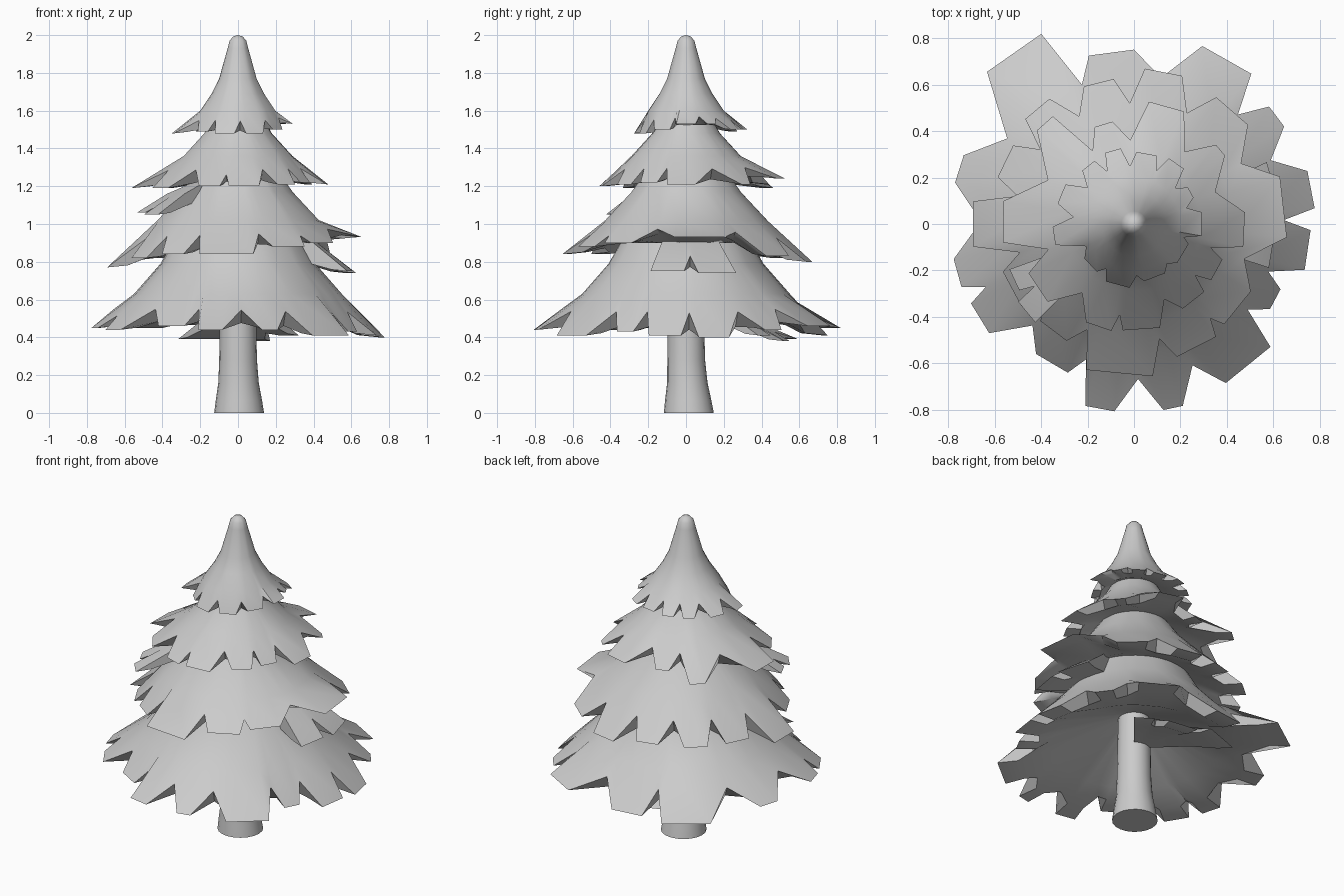
import bpy, bmesh
from math import sin, cos, radians, pi

if "Cube" in bpy.data.objects:
    bpy.data.objects.remove(bpy.data.objects["Cube"])


def polar(r, deg, z):
    return (r * cos(radians(deg)), r * sin(radians(deg)), z)


def finish(bm, name, angle=35):
    bmesh.ops.recalc_face_normals(bm, faces=bm.faces)
    me = bpy.data.meshes.new(name)
    bm.to_mesh(me)
    bm.free()
    ob = bpy.data.objects.new(name, me)
    bpy.context.collection.objects.link(ob)
    bpy.ops.object.select_all(action='DESELECT')
    ob.select_set(True)
    bpy.context.view_layer.objects.active = ob
    bpy.ops.object.shade_smooth_by_angle(angle=radians(angle))
    return ob


def skirt(name, profile, tips, root, lip=0.09, closed=True, tip_z=None):
    """Layer of boughs: round upper rings, then a jagged rim, sharp at the tips.
    profile: (r, z) rings, top to bottom.  tips: (start, end, radius, z).
    lip: how far the underside is set in.  root: (r, z) where it meets the trunk."""
    last_r, last_z = profile[-1]
    columns = []                                   # angle, r, z, underside r, z
    for i, (a0, a1, r, z) in enumerate(tips):
        columns += [(a, r, z, r - lip, z + lip * 0.1) for a in (a0, a1)]
        if i == len(tips) - 1 and not closed:
            break
        b0, _, rn, zn = tips[(i + 1) % len(tips)]
        if b0 < a0:
            b0 += 360
        t = 0.45 if b0 - a1 > 6 else 0.62          # notch between two boughs
        nr = last_r + (min(r, rn) - last_r) * t
        nz = last_z + ((z + zn) / 2 - last_z) * t
        columns.append(((a1 + b0) / 2, nr, nz, nr - lip * 0.25,
                        (z + zn) / 2 + lip * 0.3))
    mean_r = sum(t[2] for t in tips) / len(tips)
    mean_z = sum(t[3] for t in tips) / len(tips)

    bm = bmesh.new()
    strips = []
    for a, r, z, ur, uz in columns:
        pts = profile + [(r, z), (ur, uz),
                         (mean_r * 0.62, mean_z + lip * 0.55), root]
        strips.append([bm.verts.new(polar(pr, a, pz)) for pr, pz in pts])
    pairs = list(zip(strips, strips[1:]))
    if closed:
        pairs.append((strips[-1], strips[0]))
    top = bm.verts.new((0, 0, tip_z)) if tip_z else None
    for s, n in pairs:
        for k in range(len(s) - 1):
            bm.faces.new((s[k], s[k + 1], n[k + 1], n[k]))
        if top:
            bm.faces.new((top, s[0], n[0]))
    if not closed:
        bm.faces.new(strips[0])
        bm.faces.new(strips[-1])
    return finish(bm, name)


# Trunk with a flared foot
bm = bmesh.new()
SIDES = 20
rings = []
for r, z in [(0.132, 0), (0.122, 0.07), (0.107, 0.16), (0.1, 0.28),
             (0.097, 0.45), (0.085, 1.0)]:
    off = 0.015 * max(0, 1 - z / 0.3)
    rings.append([bm.verts.new((r * cos(2 * pi * i / SIDES) + off * 0.4,
                                r * sin(2 * pi * i / SIDES) + off, z))
                  for i in range(SIDES)])
for lo, hi in zip(rings, rings[1:]):
    for i in range(SIDES):
        j = (i + 1) % SIDES
        bm.faces.new((lo[i], lo[j], hi[j], hi[i]))
bm.faces.new(rings[0])
finish(bm, "trunk")

# Crown with rounded tip
skirt("crown_boughs",
      [(0.025, 1.993), (0.045, 1.97), (0.055, 1.93), (0.1, 1.77),
       (0.14, 1.69), (0.2, 1.6)],
      [(-10, 10, .295, 1.53), (24, 34, .28, 1.53), (48, 62, .32, 1.5),
       (72, 88, .31, 1.5), (100, 112, .33, 1.5), (122, 134, .32, 1.49),
       (150, 165, .34, 1.49), (182, 195, .35, 1.48), (215, 232, .26, 1.49),
       (244, 266, .275, 1.48), (280, 302, .25, 1.48), (318, 340, .25, 1.5)],
      (0.1, 1.56), lip=0.05, tip_z=2.0)

# Second layer
skirt("upper_boughs",
      [(0.1, 1.62), (0.18, 1.48), (0.29, 1.36)],
      [(-12, 6, .48, 1.21), (37, 44, .49, 1.21), (66, 83, .53, 1.24),
       (102, 112, .45, 1.21), (127, 136, .58, 1.19), (170, 188, .57, 1.19),
       (205, 222, .5, 1.19), (244, 258, .47, 1.2), (264, 284, .46, 1.2),
       (300, 316, .42, 1.21), (324, 338, .41, 1.22)],
      (0.1, 1.32))

# Third layer
skirt("middle_boughs",
      [(0.16, 1.36), (0.29, 1.17), (0.43, 1.02)],
      [(-5, 18, .66, .93), (41, 57, .65, .83), (72, 86, .67, .8),
       (98, 110, .63, .82), (124, 136, .65, .82), (147, 161, .62, .81),
       (172, 188, .7, .77), (200, 216, .6, .82), (226, 240, .58, .84),
       (252, 277, .66, .84), (288, 306, .6, .88), (312, 330, .58, .9)],
      (0.1, 1.0), lip=0.11)

# Bottom layer
skirt("lower_boughs",
      [(0.28, 1.02), (0.41, 0.79), (0.55, 0.63)],
      [(5, 17, .78, .4), (33, 41, .77, .44), (52, 69, .82, .46),
       (90, 105, .75, .41), (116, 134, .91, .45), (158, 167, .79, .45),
       (191, 200, .79, .45), (206, 217, .78, .44), (233, 246, .7, .46),
       (255, 264, .81, .44), (279, 285, .81, .44), (300, 318, .79, .41),
       (328, 336, .69, .43), (345, 358, .76, .41)],
      (0.09, 0.68), lip=0.12)

# Loose fans of boughs tucked between the layers
skirt("left_fan", [(0.18, 1.25), (0.4, 1.16)],
      [(200, 210, .57, 1.06), (214, 225, .6, 1.05)],
      (0.1, 1.12), closed=False)
skirt("right_fan", [(0.2, 1.0), (0.42, 0.9)],
      [(-18, -1, .61, .75), (6, 25, .63, .74)],
      (0.1, 0.85), closed=False)
skirt("back_fan", [(0.1, 0.6), (0.34, 0.5)],
      [(50, 64, .5, .41), (72, 92, .55, .38), (98, 122, .6, .39)],
      (0.08, 0.48), closed=False)
